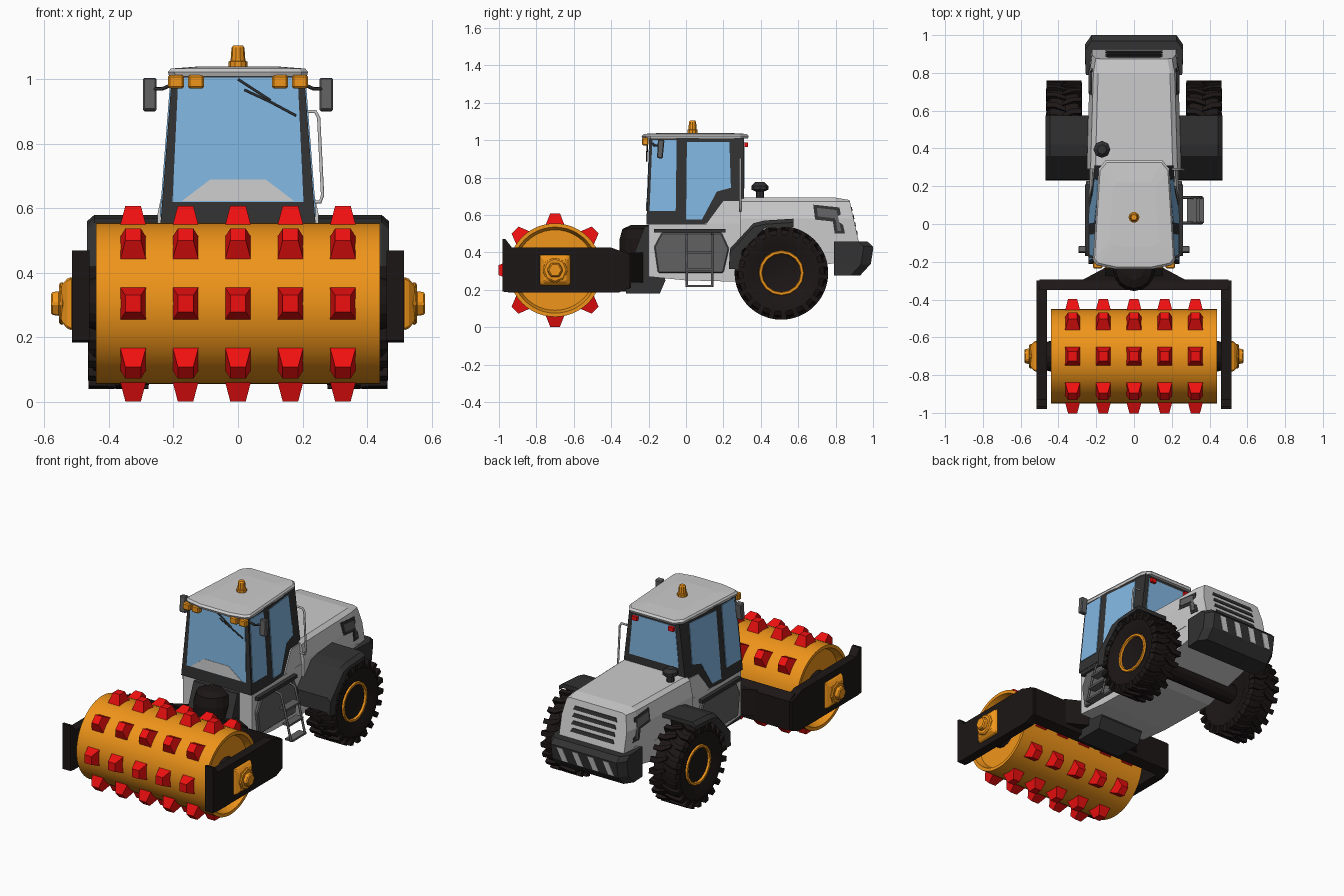
import bpy, bmesh
from math import sin, cos, pi

if "Cube" in bpy.data.objects:
    bpy.data.objects.remove(bpy.data.objects["Cube"])


def mat(name, *c):
    m = bpy.data.materials.new(name)
    m.diffuse_color = (*c, 1)
    m.use_nodes = True
    m.node_tree.nodes["Principled BSDF"].inputs["Base Color"].default_value = m.diffuse_color
    return m


ORANGE = mat("orange", .87, .3, .01)
RED = mat("red", .87, .005, .005)
BLACK = mat("black", .012, .008, .008)
DARK = mat("dark_grey", .032, .032, .032)
MID = mat("mid_grey", .12, .12, .12)
GLASS = mat("glass", .22, .47, .76)


# Solids are (verts, faces); build() joins a list of them into one object
def loft(rings):
    n = len(rings[0])
    v = [p for r in rings for p in r]
    f = [(k * n + i, k * n + (i + 1) % n, (k + 1) * n + (i + 1) % n, (k + 1) * n + i)
         for k in range(len(rings) - 1) for i in range(n)]
    return v, f + [tuple(range(n)), tuple(range(len(v) - n, len(v)))]


def extr(pts, f, d0, d1):
    return loft([[f(a, b, d) for a, b in pts] for d in (d0, d1)])


def prism(pts, x0, x1):
    return extr(pts, lambda a, b, d: (d, a, b), x0, x1)


def box(c, s):
    x, y, z = c
    a, b, h = (k / 2 for k in s)
    return prism([(y - b, z - h), (y + b, z - h), (y + b, z + h), (y - b, z + h)], x - a, x + a)


def lathe(prof, c, n, axis="X", turn=0):
    rings = []
    for r, h in prof:
        ring = []
        for i in range(n):
            t = 2 * pi * i / n + turn
            u, w = r * cos(t), r * sin(t)
            ring.append((c[0] + h, c[1] + u, c[2] + w) if axis == "X" else (c[0] + u, c[1] + w, c[2] + h))
        rings.append(ring)
    return loft(rings)


def build(name, solids, m=None, smooth=False, sx=1, bevel=0):
    bm = bmesh.new()
    for v, f in solids:
        bv = [bm.verts.new((p[0] * sx, p[1], p[2])) for p in v]
        for q in f:
            bm.faces.new([bv[i] for i in q])
    bmesh.ops.recalc_face_normals(bm, faces=bm.faces)
    me = bpy.data.meshes.new(name)
    bm.to_mesh(me)
    o = bpy.data.objects.new(name, me)
    bpy.context.collection.objects.link(o)
    if m:
        me.materials.append(m)
    if bevel:
        b = o.modifiers.new("bevel", "BEVEL")
        b.width, b.segments = bevel, 1
    if smooth:
        bpy.ops.object.select_all(action="DESELECT")
        o.select_set(True)
        bpy.context.view_layer.objects.active = o
        bpy.ops.object.shade_smooth_by_angle(angle=.6)
    return o


def tube(name, paths, r, m=None):
    cu = bpy.data.curves.new(name, "CURVE")
    cu.dimensions, cu.bevel_depth, cu.bevel_resolution = "3D", r, 1
    for p in paths:
        s = cu.splines.new("POLY")
        s.points.add(len(p) - 1)
        for q, co in zip(s.points, p):
            q.co = (*co, 1)
    o = bpy.data.objects.new(name, cu)
    bpy.context.collection.objects.link(o)
    if m:
        cu.materials.append(m)
    bpy.ops.object.select_all(action="DESELECT")
    o.select_set(True)
    bpy.context.view_layer.objects.active = o
    bpy.ops.object.convert(target="MESH")


# Roller drum with recessed ends, and its rows of tapered studs
DY, DZ = -.7, .305
build("drum", [lathe([(.215, -.40), (.23, -.44), (.25, -.44), (.25, .44), (.23, .44), (.215, .40)],
                     (0, DY, DZ), 48)], ORANGE, True)
studs = []
for k in range(8):
    t = k * pi / 4
    for i in range(-2, 3):
        rings = [[(i * .1625 + a * hx, DY + r * sin(t) + b * hy * cos(t), DZ + r * cos(t) - b * hy * sin(t))
                  for a, b in ((-1, -1), (1, -1), (1, 1), (-1, 1))]
                 for r, hx, hy in ((.235, .042, .053), (.303, .024, .026))]
        studs.append(loft(rings))
build("drum_studs", studs, RED)

# Yoke around the drum: arms, cross beam, tongue and pivot
arm = [(-.98, .19), (-.98, .47), (-.965, .47), (-.93, .425), (-.4, .425), (-.3, .39), (-.3, .21), (-.36, .185), (-.94, .185)]
build("yoke_arms", [prism(arm, .46, .515), prism(arm, -.515, -.46)], BLACK)
build("yoke_beam", [prism([(-.35, .19), (-.35, .42), (-.295, .39), (-.295, .21)], -.5, .5),
                    extr([(-.28, -.3), (.28, -.3), (.15, -.23), (-.15, -.23)], lambda a, b, d: (a, b, d), .24, .40)], BLACK)
build("pivot", [lathe([(.05, .545), (.095, .525), (.11, .47), (.11, .19)], (0, -.245, 0), 16, "Z")], BLACK)
build("pivot_base", [prism([(-.32, .18), (-.14, .18), (-.11, .25), (-.19, .54), (-.22, .54), (-.33, .26)], -.15, .15)], DARK)
for s in (1, -1):
    c = (0, DY, DZ)
    build("drum_hub", [lathe([(.115, .51), (.115, .525), (.085, .545), (.06, .55)], c, 4, "X", pi / 4),
                       lathe([(.07, .54), (.065, .555)], c, 8), lathe([(.045, .55), (.04, .58)], c, 6)],
          ORANGE, sx=s, bevel=.006)
    build("drum_axle", [lathe([(.1, .38), (.07, .48)], c, 16)], BLACK, sx=s)

# Rear wheels: tyre, chevron lugs, dished rim with bolts
WX, WY, WZ = .37, .51, .29
for s in (1, -1):
    c = (WX, WY, WZ)
    build("tyre", [lathe([(.115, -.065), (.15, -.085), (.205, -.09), (.23, -.075), (.236, 0), (.23, .075),
                          (.205, .09), (.15, .085), (.115, .065)], c, 36)], BLACK, True, s)
    lugs = []
    for i in range(22):
        t = 2 * pi * i / 22
        for h in (1, -1):
            o = t + (.07 if h > 0 else .21)
            pts = [(-.01 * h, o), (.05 * h, o + .1), (.093 * h, o + .1), (.093 * h, o + .22), (.04 * h, o + .21), (-.01 * h, o + .09)]
            lugs.append(extr(pts, lambda a, b, d: (WX + a * (1 if d > .22 else 1.02), WY + d * sin(b), WZ + d * cos(b)), .2, .25))
    build("tyre_lugs", lugs, BLACK, sx=s)
    bolts = [lathe([(.009, .02), (.009, .055)], (WX, WY + .043 * sin(k * pi / 4), WZ + .043 * cos(k * pi / 4)), 6) for k in range(8)]
    build("wheel_rim", [lathe([(.1, -.06), (.122, .065), (.118, .078), (.105, .078), (.095, .035), (.07, .03),
                               (.062, .045), (.025, .048), (.02, .06)], c, 16)] + bolts, ORANGE, sx=s)
    # Angular mudguard above each wheel
    fen = [(.23, .33), (.235, .42), (.36, .555), (.42, .57), (.575, .58), (.575, .555), (.42, .548), (.30, .43), (.28, .33)]
    build("mudguard", [loft([[(x, y, z - dz) for y, z in fen] for x, dz in ((.2, 0), (.445, 0), (.468, .02))])], DARK, sx=s)
    # Side box below the cab
    build("side_box", [loft([[(x, y, z) for y, z in ((-.17, .43), (-.13, .505), (.19, .505), (.23, .42), (.2, .29), (-.15, .29))]
                             for x in (.2, .255)])], MID, sx=s, bevel=.006)
    build("side_sill", [box((.235, .02, .515), (.05, .38, .02))], DARK, sx=s)
build("rear_axle", [lathe([(.06, -.33), (.06, .33)], (0, WY, WZ), 12)], BLACK)

# Chassis and hood
build("chassis", [prism([(-.2, .27), (-.2, .555), (.32, .555), (.32, .47), (.84, .47), (.84, .35), (.72, .33), (.4, .24), (.0, .25)],
                        -.235, .235)])


def rear_y(z):
    return .925 - (z - .45) * .22


rings = []
for y, w, k in ((.29, .25, 0), (.8, .235, 0), (.86, .222, 1)):
    half = [(w, .44), (w, .58), (w - .02, .672), (w - .045, .692 if not k else .68)]
    rings.append([(x, rear_y(z) if k else y, z) for x, z in half + [(-x, z) for x, z in half[::-1]]])
build("hood", [loft(rings)])
slot = lambda a, b, d: (a, rear_y(b) + d, b)
build("hood_rear_slots", [extr([(-.15, z), (.15, z), (.14, z + .022), (-.14, z + .022)], slot, -.02, .004)
                          for z in (.495, .537, .579, .621)], DARK)
for s in (1, -1):
    side = lambda a, b, d: (.235 - max(0, a - .78) * .1 - max(0, b - .58) * .22 + d, a, b)
    build("hood_vent", [extr([(.68, .655), (.82, .64), (.85, .50), (.795, .50), (.785, .565), (.69, .575)], side, -.03, .005)], DARK, sx=s)
    build("hood_vent_inner", [extr([(.70, .638), (.805, .626), (.83, .515), (.81, .515), (.8, .582), (.705, .592)], side, -.02, .008)], MID, sx=s)

# Rear counterweight with warning stripes
build("counterweight", [loft([[(-.255, .79, z), (.255, .79, z), (.26, e - .05, z), (.225, e, z), (-.225, e, z), (-.26, e - .05, z)]
                              for z, e in ((.275, .93), (.335, .985), (.43, 1.0), (.458, .97))])], DARK)
build("warning_stripes", [extr([(x, .337), (x + .04, .337), (x + .07, .42), (x + .03, .42)],
                               lambda a, b, d: (a, .985 + (b - .335) * .158 + d, b), -.01, .003)
                          for x in (-.2, -.095, .01, .115)])

# Exhaust
build("exhaust", [lathe([(.022, .68), (.022, .725), (.045, .735), (.045, .755), (.025, .775)], (-.17, .395, 0), 8, "Z")], DARK)


# Cab shell tapers upward; panels follow its walls
def cab_x(y, z):
    k = (z - .555) / .455
    return .24 - .035 * k - max(0, y) * (.05 + .06 * k)


def front_y(z):
    return -.212 + (z - .555) * .04


build("cab_shell", [loft([[(s * cab_x(y, z), front_y(z) if y < -.1 else y, z)
                           for s, y in ((-1, -.21), (1, -.21), (1, .0), (1, .31), (-1, .31), (-1, .0))]
                          for z in (.55, .78, 1.012)])], DARK)
fr = lambda a, b, d: (a, front_y(b) - d, b)
build("windscreen", [extr([(-.203, .62), (.203, .62), (.185, 1.005), (-.185, 1.005)], fr, -.01, .003)], GLASS)
build("dash_panel", [extr([(-.175, .622), (.175, .622), (.085, .69), (-.085, .69)], fr, -.01, .005)])
build("rear_window", [extr([(-.17, .74), (.17, .74), (.145, .99), (-.145, .99)], lambda a, b, d: (a, .31 + d, b), -.01, .003)], GLASS)
for s in (1, -1):
    wall = lambda a, b, d: (cab_x(a, b) + d, a, b)
    build("front_side_window", [extr([(-.195, .62), (-.055, .62), (-.05, 1.0), (-.18, 1.0)], wall, -.01, .004)], GLASS, sx=s)
    build("door_window", [extr([(.0, .575), (.085, .575), (.165, .725), (.24, .745), (.232, .99), (.005, .99)], wall, -.01, .004)], GLASS, sx=s)
    build("door_lower_panel", [extr([(.11, .553), (.30, .553), (.30, .675), (.20, .675)], wall, -.01, .006)], sx=s)
    # Work lights, tail lights and mirrors
    build("work_lights", [box((x, -.218, .992), (.05, .035, .042)) for x in (.13, .192)], ORANGE, sx=s, bevel=.006)
    build("tail_light", [box((.125, .318, .975), (.035, .025, .025))], RED, sx=s)
    build("mirror", [prism([(-.155, .905), (-.125, .9), (-.115, 1.0), (-.15, 1.005)], .252, .295)], MID, sx=s, bevel=.005)
    tube("mirror_arm", [[(s * .2, -.18, .985), (s * .235, -.17, .97), (s * .265, -.14, .97)]], .006, DARK)

# Roof and beacon
outline = [(-.195, -.215), (-.1, -.235), (.1, -.235), (.195, -.215), (.215, -.19), (.185, .29), (.15, .333), (-.15, .333), (-.185, .29), (-.215, -.19)]
build("roof", [loft([[(x * k, .05 + (y - .05) * k, z) for x, y in outline]
                     for z, k in ((1.008, .99), (1.022, 1.01), (1.033, .97), (1.039, .6))])])
build("beacon", [lathe([(.029, 1.035), (.029, 1.055), (.023, 1.057), (.02, 1.098), (.015, 1.104)], (0, .035, 0), 10, "Z")], ORANGE)

# Wiper, handrail and ladder
tube("wiper", [[(0, -.204, 1.0), (.1, -.209, .935)], [(.02, -.206, .967), (.1, -.209, .93), (.18, -.21, .887)]], .004, DARK)
tube("handrail", [[(.2, .29, .90), (.24, .29, .90), (.25, .29, .88), (.262, .29, .64), (.255, .29, .62), (.225, .29, .62)]], .006)
tube("ladder_rails", [[(.25, y, .5), (.29, y, .49), (.32, y, .38), (.36, y, .215)] for y in (.005, .14)], .007, MID)
build("ladder_steps", [box((x, .072, z), (.05, .135, .012)) for x, z in ((.345, .22), (.325, .31), (.305, .40))], MID)
